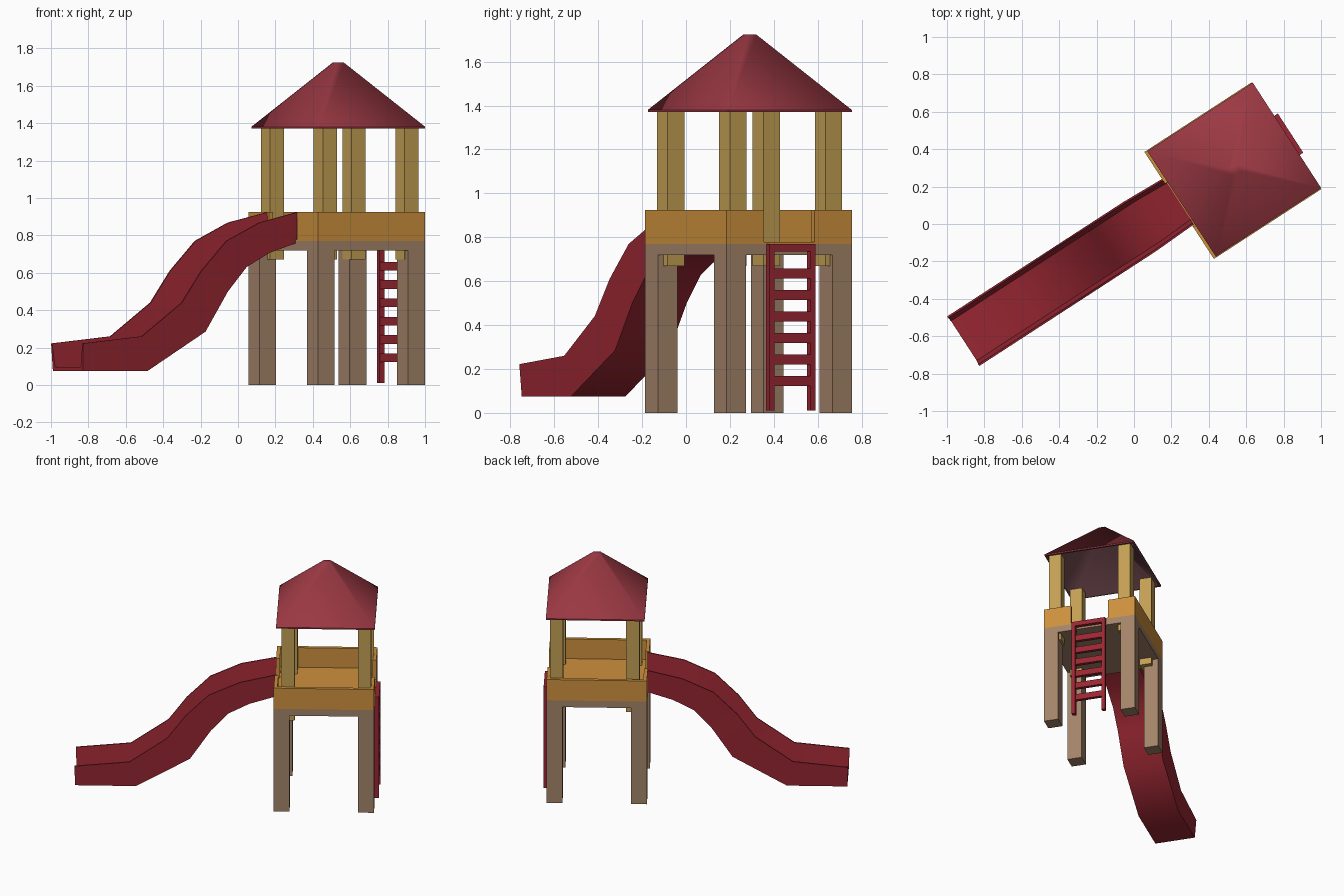
import bpy, bmesh, math
from mathutils import Matrix, Vector

if "Cube" in bpy.data.objects:
    bpy.data.objects.remove(bpy.data.objects["Cube"])

# Tower frame: local x runs from the slide towards the ladder
FRAME = Matrix.Translation((0.5275, 0.285, 0)) @ Matrix.Rotation(math.radians(33), 4, 'Z')


def material(name, rgb):
    m = bpy.data.materials.new(name)
    m.diffuse_color = (*rgb, 1)
    m.use_nodes = True
    m.node_tree.nodes["Principled BSDF"].inputs["Base Color"].default_value = m.diffuse_color
    return m


RED = material("red_plastic", (0.32, 0.020, 0.032))
ROOF = material("roof_red", (0.33, 0.040, 0.056))
LINING = material("roof_lining", (0.19, 0.075, 0.09))
ORANGE = material("orange_wood", (0.61, 0.28, 0.047))
YELLOW = material("yellow_wood", (0.55, 0.35, 0.087))
BROWN = material("brown_wood", (0.37, 0.228, 0.142))


def finish(name, bm, mat):
    bmesh.ops.recalc_face_normals(bm, faces=bm.faces)
    me = bpy.data.meshes.new(name)
    bm.to_mesh(me)
    bm.free()
    me.materials.append(mat)
    ob = bpy.data.objects.new(name, me)
    bpy.context.collection.objects.link(ob)
    ob.matrix_world = FRAME
    return ob


def smooth(ob, angle):
    bpy.ops.object.select_all(action='DESELECT')
    ob.select_set(True)
    bpy.context.view_layer.objects.active = ob
    bpy.ops.object.shade_smooth_by_angle(angle=math.radians(angle))


def box(name, x, y, z, mat):
    """Box from (min, max) ranges along each local axis."""
    bm = bmesh.new()
    size = Matrix.Diagonal((x[1] - x[0], y[1] - y[0], z[1] - z[0], 1))
    mid = Matrix.Translation((sum(x) / 2, sum(y) / 2, sum(z) / 2))
    bmesh.ops.create_cube(bm, size=1, matrix=mid @ size)
    return finish(name, bm, mat)


def skin(name, rings, mat):
    """Join equal closed rings of points into one capped surface."""
    bm = bmesh.new()
    rows = [[bm.verts.new(p) for p in r] for r in rings]
    for a, b in zip(rows, rows[1:]):
        for i in range(len(a)):
            j = (i + 1) % len(a)
            bm.faces.new((a[i], a[j], b[j], b[i]))
    bm.faces.new(rows[0])
    bm.faces.new(rows[-1])
    return finish(name, bm, mat)


H = 0.341     # platform half width
WALL = 0.025  # panel thickness

# Legs and roof posts at the four corners
for sx in (-1, 1):
    for sy in (-1, 1):
        x, y = sx * 0.2875, sy * 0.2875
        box("leg", (x - .0535, x + .0535), (y - .0535, y + .0535), (0, .73), BROWN)
        x, y = 0.016 + sx * 0.26, sy * 0.26 - .005
        box("roof_post", (x - .045, x + .045), (y - .045, y + .045), (.67, 1.385), YELLOW)

# Platform and floor boards
box("platform", (-H, H), (-H, H), (.72, .77), BROWN)
box("floor", (-H, H), (-H, H), (.77, .778), ORANGE)

# Guard panels: full on two sides, open in the middle on the slide and ladder sides
for s in (-1, 1):
    box("side_panel", (-H, H), sorted((s * H, s * (H - WALL))), (.775, .925), ORANGE)
    for e in (-1, 1):
        box("end_panel", sorted((e * H, e * (H - WALL))),
            sorted((s * .138, s * (H - WALL))), (.775, .925), ORANGE)


# Hollow square roof with a tiny flat top and softly shaded hips
def square(r, z):
    return [(0.0104 + a * r, b * r, z) for a, b in ((-1, -1), (1, -1), (1, 1), (-1, 1))]


roof = skin("roof", [square(.012, 1.71), square(.322, 1.37), square(.336, 1.37),
                     square(.336, 1.38), square(.022, 1.723)], ROOF)
roof.data.materials.append(LINING)
smooth(roof, 65)
sharp = roof.data.attributes.get("sharp_edge") or \
    roof.data.attributes.new("sharp_edge", 'BOOLEAN', 'EDGE')
for e in roof.data.edges:
    if all(roof.data.vertices[v].co.z < 1.385 for v in e.vertices):
        sharp.data[e.index].value = True
for p in roof.data.polygons:
    if p.normal.z < -.1:
        p.material_index = 1

# Slide: U-shaped channel through (top x, top z, bottom x, bottom z) stations
stations = [(-1.705, .222, -1.70, .075), (-1.33, .26, -1.288, .075),
            (-1.075, .44, -.919, .285), (-.95, .61, -.776, .50),
            (-.79, .77, -.657, .63), (-.58, .868, -.514, .705),
            (-.33, .925, -.33, .76)]
rings = []
for i, (tx, tz, bx, bz) in enumerate(stations):
    top, bot = Vector((tx, tz)), Vector((bx, bz))
    inner = bot + (top - bot).normalized() * 0.022
    w = 0.148 if i == len(stations) - 1 else 0.158
    half = [(w, top), (w - .010, bot), (w - .032, inner), (w - .010, top)]
    (a, t), (b, u), (c, n), (d, _) = half
    prof = [(a, t), (b, u), (-b, u), (-a, t), (-d, t), (-c, n), (c, n), (d, t)]
    rings.append([(p.x, 0.02 + y, p.y) for y, p in prof])
smooth(skin("slide", rings, RED), 40)

# Ladder
for s in (-1, 1):
    box("ladder_rail", (.338, .369), sorted((s * .098, s * .125)), (.01, .77), RED)
for z in [.145 + .098 * i for i in range(6)]:
    box("ladder_rung", (.341, .366), (-.1, .1), (z - .023, z + .023), RED)
box("ladder_top_bar", (.338, .369), (-.1, .1), (.735, .77), RED)
